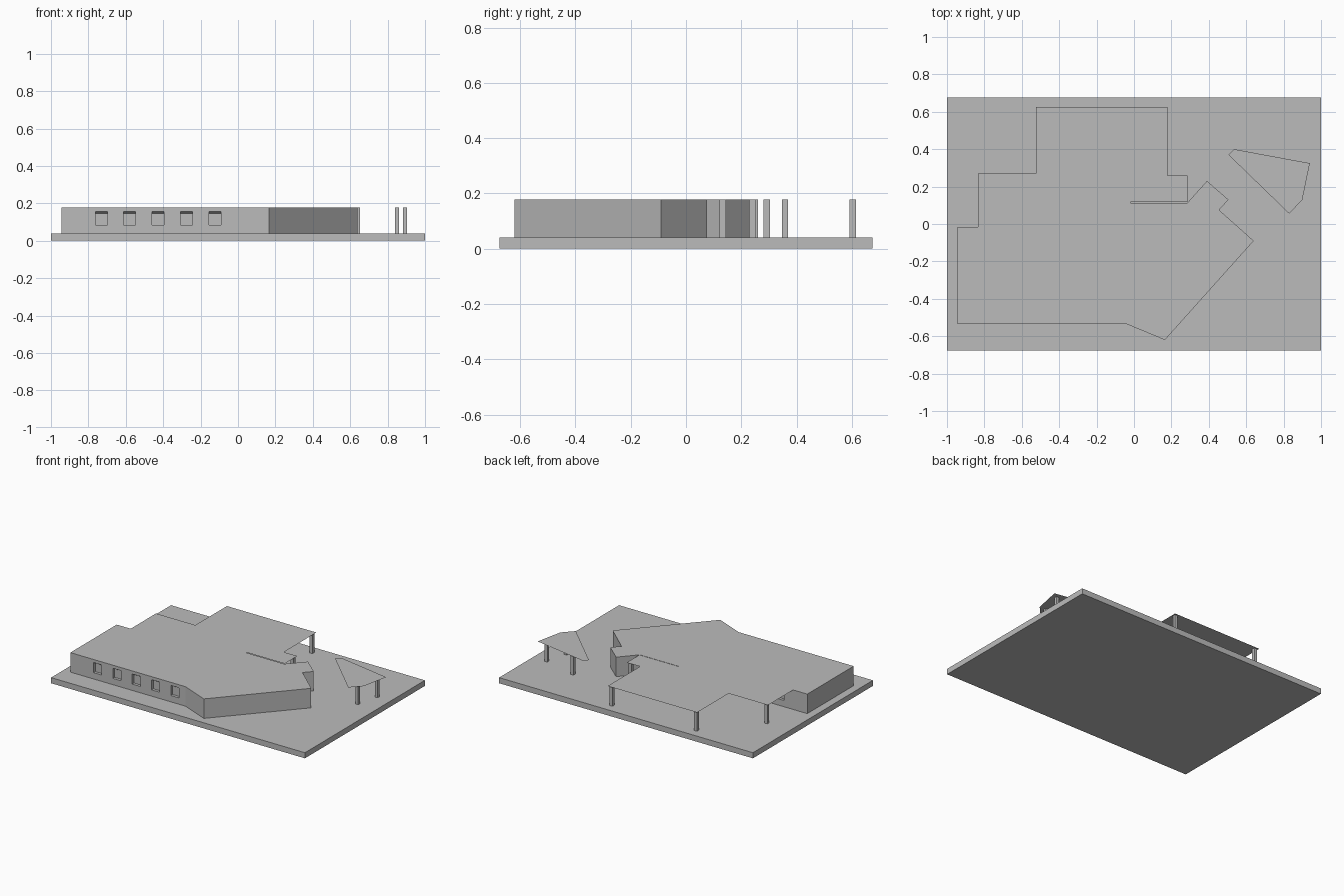
import bpy
import bmesh

if "Cube" in bpy.data.objects:
    bpy.data.objects.remove(bpy.data.objects["Cube"], do_unlink=True)

GROUND = 0.04
TOP = 0.18

grey = bpy.data.materials.new("plain grey")
grey.use_nodes = True
grey.diffuse_color = (0.5, 0.5, 0.5, 1)
grey.node_tree.nodes["Principled BSDF"].inputs["Base Color"].default_value = (0.5, 0.5, 0.5, 1)


def finish(name, bm):
    bmesh.ops.recalc_face_normals(bm, faces=bm.faces)
    mesh = bpy.data.meshes.new(name)
    bm.to_mesh(mesh)
    bm.free()
    mesh.materials.append(grey)
    obj = bpy.data.objects.new(name, mesh)
    bpy.context.collection.objects.link(obj)
    return obj


def extrude_outline(bm, points, move):
    face = bm.faces.new([bm.verts.new(p) for p in points])
    ext = bmesh.ops.extrude_face_region(bm, geom=[face], use_keep_orig=True)
    verts = [v for v in ext["geom"] if isinstance(v, bmesh.types.BMVert)]
    bmesh.ops.translate(bm, verts=verts, vec=move)


def prism(name, outline, low, high):
    bm = bmesh.new()
    extrude_outline(bm, [(x, y, low) for x, y in outline], (0, 0, high - low))
    return finish(name, bm)


def sheet(name, outline):
    bm = bmesh.new()
    face = bm.faces.new([bm.verts.new((x, y, TOP)) for x, y in outline])
    face.normal_update()
    if face.normal.z < 0:
        face.normal_flip()
    mesh_obj = bpy.data.meshes.new(name)
    bm.to_mesh(mesh_obj)
    bm.free()
    mesh_obj.materials.append(grey)
    obj = bpy.data.objects.new(name, mesh_obj)
    bpy.context.collection.objects.link(obj)


def post(name, x, y, r=0.011):
    prism(name, [(x - r, y - r), (x + r, y - r), (x + r, y + r), (x - r, y + r)],
          GROUND, TOP - 0.001)


# Ground slab
prism("ground_slab", [(-1, -0.675), (1, -0.675), (1, 0.675), (-1, 0.675)], 0, GROUND)

# Front part of the outline, shared by walls and roof
front = [(-0.945, -0.015), (-0.945, -0.535), (-0.04, -0.535), (0.165, -0.62),
         (0.64, -0.09), (0.455, 0.075), (0.505, 0.13), (0.39, 0.23), (0.285, 0.113)]

# Enclosed building
walls = prism("building_walls", front + [(-0.02, 0.113), (-0.02, -0.015)],
              GROUND, TOP - 0.001)

# Roof sheet with its narrow slit and covered terrace
sheet("main_roof", front + [(-0.02, 0.113), (-0.02, 0.118), (0.285, 0.118),
                            (0.285, 0.26), (0.18, 0.26), (0.18, 0.625),
                            (-0.525, 0.625), (-0.525, 0.27), (-0.835, 0.27),
                            (-0.835, -0.015)])

# Window recesses with sloping heads on both long walls
bm = bmesh.new()
profile = [(-0.56, 0.085), (-0.515, 0.085), (-0.515, 0.145), (-0.535, 0.157), (-0.56, 0.157)]
for i in range(5):
    x = -0.763 + i * 0.152
    for back in (False, True):
        pts = [(x, -0.55 - y if back else y, z) for y, z in profile]
        extrude_outline(bm, pts, (0.064, 0, 0))
cutter = finish("window_cutters", bm)
cutter.hide_render = True
cutter.hide_viewport = True
cut = walls.modifiers.new("windows", "BOOLEAN")
cut.operation = "DIFFERENCE"
cut.solver = "EXACT"
cut.object = cutter

# Separate canopy
sheet("canopy_roof", [(0.535, 0.4), (0.94, 0.325), (0.9, 0.13), (0.83, 0.055), (0.505, 0.37)])

# Posts
for x, y in [(0.16, 0.603), (-0.505, 0.603), (-0.812, 0.25), (0.265, 0.24)]:
    post("terrace_post", x, y)
for x, y in [(0.892, 0.292), (0.85, 0.133), (0.64, 0.358)]:
    post("canopy_post", x, y)
